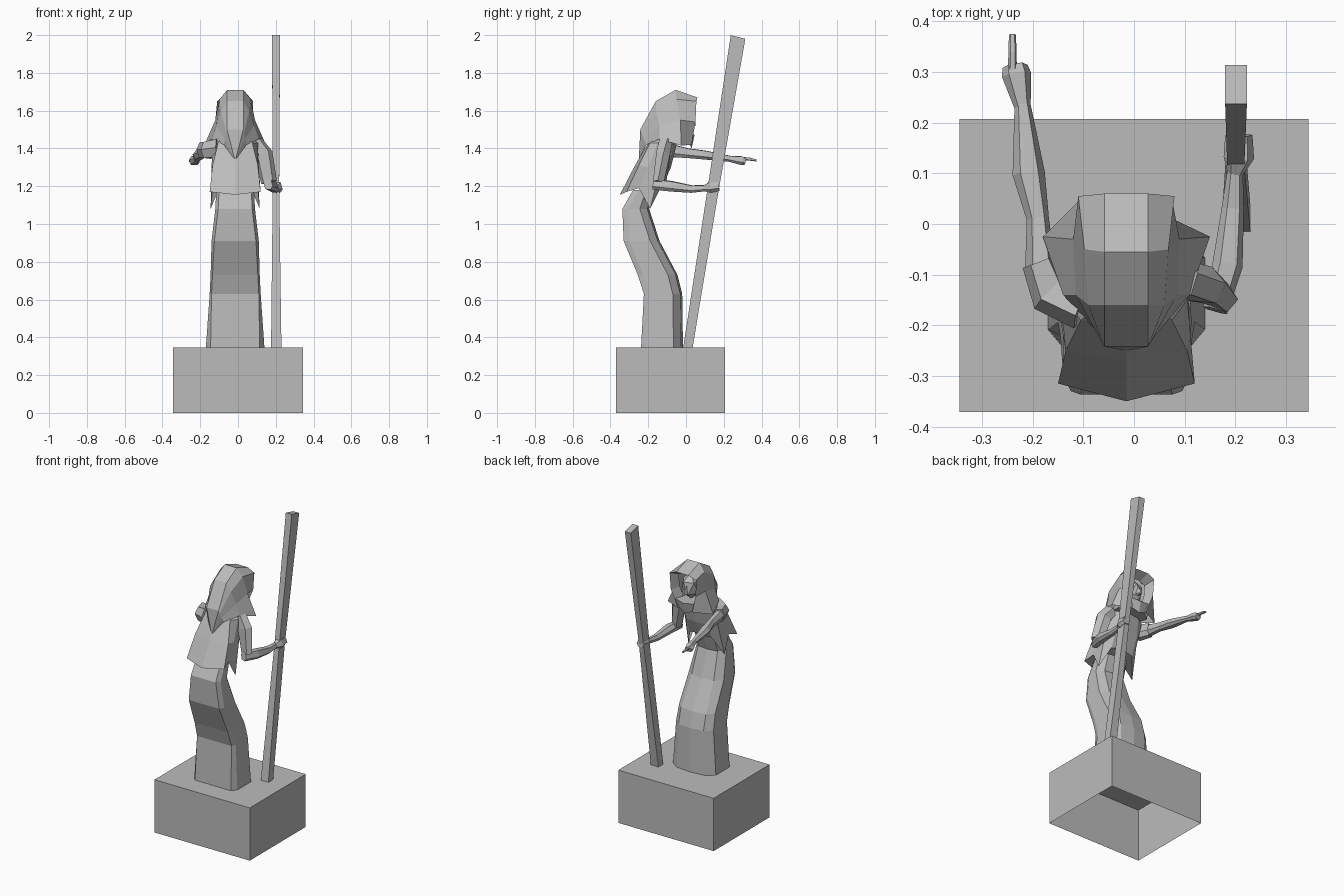
import bpy
import bmesh
from mathutils import Vector

cube = bpy.data.objects.get("Cube")
if cube:
    bpy.data.objects.remove(cube, do_unlink=True)

CENTRE_X = -0.015

stone = bpy.data.materials.new("stone grey")
stone.use_nodes = True
STONE_COLOUR = (0.5, 0.5, 0.5, 1)
stone.diffuse_color = STONE_COLOUR
stone.node_tree.nodes["Principled BSDF"].inputs["Base Color"].default_value = STONE_COLOUR


def finish(name, bm, fix_normals=True):
    """Turn a bmesh into a flat shaded stone object."""
    bmesh.ops.remove_doubles(bm, verts=bm.verts, dist=0.0005)
    if fix_normals:
        bmesh.ops.recalc_face_normals(bm, faces=bm.faces)
    mesh = bpy.data.meshes.new(name)
    bm.to_mesh(mesh)
    bm.free()
    mesh.materials.append(stone)
    obj = bpy.data.objects.new(name, mesh)
    bpy.context.scene.collection.objects.link(obj)
    return obj


def loft(name, rings, closed=True, caps=True):
    """Skin a list of cross-sections that share one point count."""
    bm = bmesh.new()
    loops = [[bm.verts.new(point) for point in ring] for ring in rings]
    count = len(rings[0])
    for lower, upper in zip(loops, loops[1:]):
        for i in range(count if closed else count - 1):
            j = (i + 1) % count
            bm.faces.new((lower[i], lower[j], upper[j], upper[i]))
    if caps:
        bm.faces.new(loops[0])
        bm.faces.new(loops[-1])
    return finish(name, bm)


def mirrored(half):
    """Complete a half cross-section across the body's centre line."""
    right = [(CENTRE_X + x, y, z) for x, y, z in half]
    left = [(CENTRE_X - x, y, z) for x, y, z in reversed(half) if x > 0]
    return right + left


def limb(name, path):
    """Faceted limb along points of (x, y, z, half width, half height)."""
    points = [Vector(step[:3]) for step in path]
    outline = [(-1, -0.4), (-0.5, -1), (0.6, -0.9), (1, 0.1), (0.5, 1), (-0.6, 0.9)]
    rings = []
    for i, step in enumerate(path):
        ahead = points[min(i + 1, len(points) - 1)]
        behind = points[max(i - 1, 0)]
        turn = (ahead - behind).to_track_quat('Z', 'Y')
        width, height = step[3:]
        rings.append([points[i] + turn @ Vector((u * width, v * height, 0))
                      for u, v in outline])
    return loft(name, rings)


def rectangle(x0, x1, back, front):
    """Four corners between a back and a front (y, z) pair."""
    return [(x0, *back), (x1, *back), (x1, *front), (x0, *front)]


# Plinth, open underneath
bm = bmesh.new()
bmesh.ops.create_cube(bm, size=1)
bm.faces.ensure_lookup_table()
for vert in bm.verts:
    vert.co = (vert.co.x * 0.69, vert.co.y * 0.578 - 0.082, (vert.co.z + 0.5) * 0.345)
underside = min(bm.faces, key=lambda face: face.calc_center_median().z)
bmesh.ops.delete(bm, geom=[underside], context='FACES_ONLY')
finish("plinth", bm, fix_normals=False)

# Staff, leaning and widening toward the top
loft("staff", [
    rectangle(0.175, 0.23, (-0.015, 0.345), (0.035, 0.345)),
    rectangle(0.184, 0.218, (0.116, 1.2), (0.175, 1.19)),
    rectangle(0.18, 0.223, (0.237, 2.0), (0.314, 1.98)),
])


# Long skirt bending backward at the hips
def skirt_ring(z, back, front, back_width, side_width, front_width):
    return mirrored([
        (0, back, z), (back_width, back, z), (side_width, back + 0.03, z),
        (side_width, front - 0.05, z), (front_width, front - 0.01, z), (0, front, z),
    ])


loft("skirt", [
    skirt_ring(0.345, -0.238, -0.016, 0.13, 0.155, 0.1),
    skirt_ring(0.63, -0.223, -0.02, 0.125, 0.135, 0.09),
    skirt_ring(0.73, -0.255, -0.045, 0.12, 0.13, 0.09),
    skirt_ring(0.91, -0.33, -0.14, 0.11, 0.125, 0.08),
    skirt_ring(1.08, -0.337, -0.195, 0.09, 0.105, 0.07),
    skirt_ring(1.18, -0.28, -0.16, 0.085, 0.1, 0.07),
])

# Shawl over the torso with a ragged hem
hem = [(0, -0.35, 1.155), (0.135, -0.315, 1.17), (0.12, -0.25, 1.19),
       (0.13, -0.19, 1.08), (0.08, -0.13, 1.2), (0, -0.12, 1.21)]
waist = [(0, -0.27, 1.31), (0.12, -0.25, 1.31), (0.125, -0.2, 1.3),
         (0.12, -0.14, 1.28), (0.08, -0.09, 1.3), (0, -0.08, 1.3)]
shoulders = [(0, -0.2, 1.43), (0.09, -0.19, 1.43), (0.12, -0.15, 1.43),
             (0.12, -0.09, 1.42), (0.07, -0.06, 1.42), (0, -0.05, 1.42)]
neck = [(x * 0.5, y * 0.6 - 0.04, 1.48) for x, y, z in shoulders]
loft("shawl", [mirrored(half) for half in (hem, waist, shoulders, neck)])

# Hood: an arch swept from the face opening to the back, ending in a point
rim = [(0.05, 0.03, 1.42), (0.09, 0.05, 1.54), (0.095, 0.055, 1.65), (0.043, 0.06, 1.67)]
recess = [(x * 0.75, y - 0.06, 1.55 + (z - 1.55) * 0.75) for x, y, z in rim]
crown = [(0.165, -0.025, 1.415), (0.105, -0.03, 1.55),
         (0.083, -0.05, 1.66), (0.043, -0.055, 1.71)]
nape = [(0.125, -0.14, 1.45), (0.1, -0.14, 1.52), (0.075, -0.16, 1.6), (0.043, -0.16, 1.65)]
tail = [(0.06, -0.21, 1.42), (0.053, -0.225, 1.45), (0.047, -0.235, 1.48), (0.043, -0.242, 1.5)]
tip = [(0.002, -0.25, 1.34)] * len(tail)
loft("hood", [mirrored(half) for half in (recess, rim, crown, nape, tail, tip)],
     closed=False, caps=False)

# Scarf folded under the chin
scarf_top = [(0, -0.15, 1.47), (0.07, -0.12, 1.48), (0.085, -0.02, 1.5),
             (0.07, 0.035, 1.48), (0, 0.045, 1.47)]
scarf_hem = [(0, -0.15, 1.42), (0.1, -0.12, 1.43), (0.11, -0.03, 1.42),
             (0.05, 0.02, 1.42), (0, 0.03, 1.4)]
loft("scarf", [mirrored(half) for half in (scarf_top, scarf_hem)])

# Head and nose inside the hood
bm = bmesh.new()
bmesh.ops.create_icosphere(bm, subdivisions=1, radius=1)
for vert in bm.verts:
    vert.co = (CENTRE_X + vert.co.x * 0.062, vert.co.y * 0.065 - 0.03, vert.co.z * 0.085 + 1.56)
finish("head", bm)
nose_root = [(0, 0.015, 1.59), (0.018, 0.01, 1.53), (0, 0.015, 1.52)]
nose_end = [(0.003, 0.05, 1.54), (0.008, 0.048, 1.525), (0.003, 0.05, 1.52)]
loft("nose", [mirrored([(max(x, 0.004), y, z) for x, y, z in half])
              for half in (nose_root, nose_end)])

# Left arm bent at the elbow, gripping the staff
limb("left_sleeve", [
    (0.09, -0.11, 1.43, 0.04, 0.04),
    (0.135, -0.12, 1.37, 0.04, 0.045),
    (0.165, -0.14, 1.22, 0.03, 0.04),
])
limb("left_forearm", [
    (0.16, -0.17, 1.21, 0.025, 0.028),
    (0.185, -0.08, 1.2, 0.03, 0.028),
    (0.195, 0.03, 1.185, 0.022, 0.02),
    (0.2, 0.11, 1.19, 0.015, 0.016),
])
limb("left_hand", [
    (0.2, 0.1, 1.19, 0.016, 0.018),
    (0.207, 0.13, 1.195, 0.03, 0.03),
    (0.207, 0.175, 1.2, 0.027, 0.024),
])

# Right arm stretched forward, pointing
limb("right_sleeve", [
    (-0.1, -0.16, 1.4, 0.05, 0.05),
    (-0.165, -0.135, 1.39, 0.045, 0.045),
    (-0.188, -0.075, 1.39, 0.034, 0.042),
])
limb("right_forearm", [
    (-0.185, -0.09, 1.39, 0.03, 0.036),
    (-0.19, 0.01, 1.375, 0.022, 0.026),
    (-0.208, 0.1, 1.365, 0.032, 0.024),
    (-0.22, 0.235, 1.345, 0.016, 0.016),
])
limb("right_hand", [
    (-0.22, 0.23, 1.345, 0.016, 0.016),
    (-0.232, 0.295, 1.335, 0.029, 0.024),
    (-0.235, 0.312, 1.33, 0.025, 0.018),
])
limb("pointing_finger", [
    (-0.24, 0.3, 1.345, 0.009, 0.01),
    (-0.24, 0.34, 1.343, 0.008, 0.008),
    (-0.24, 0.374, 1.336, 0.007, 0.005),
])
